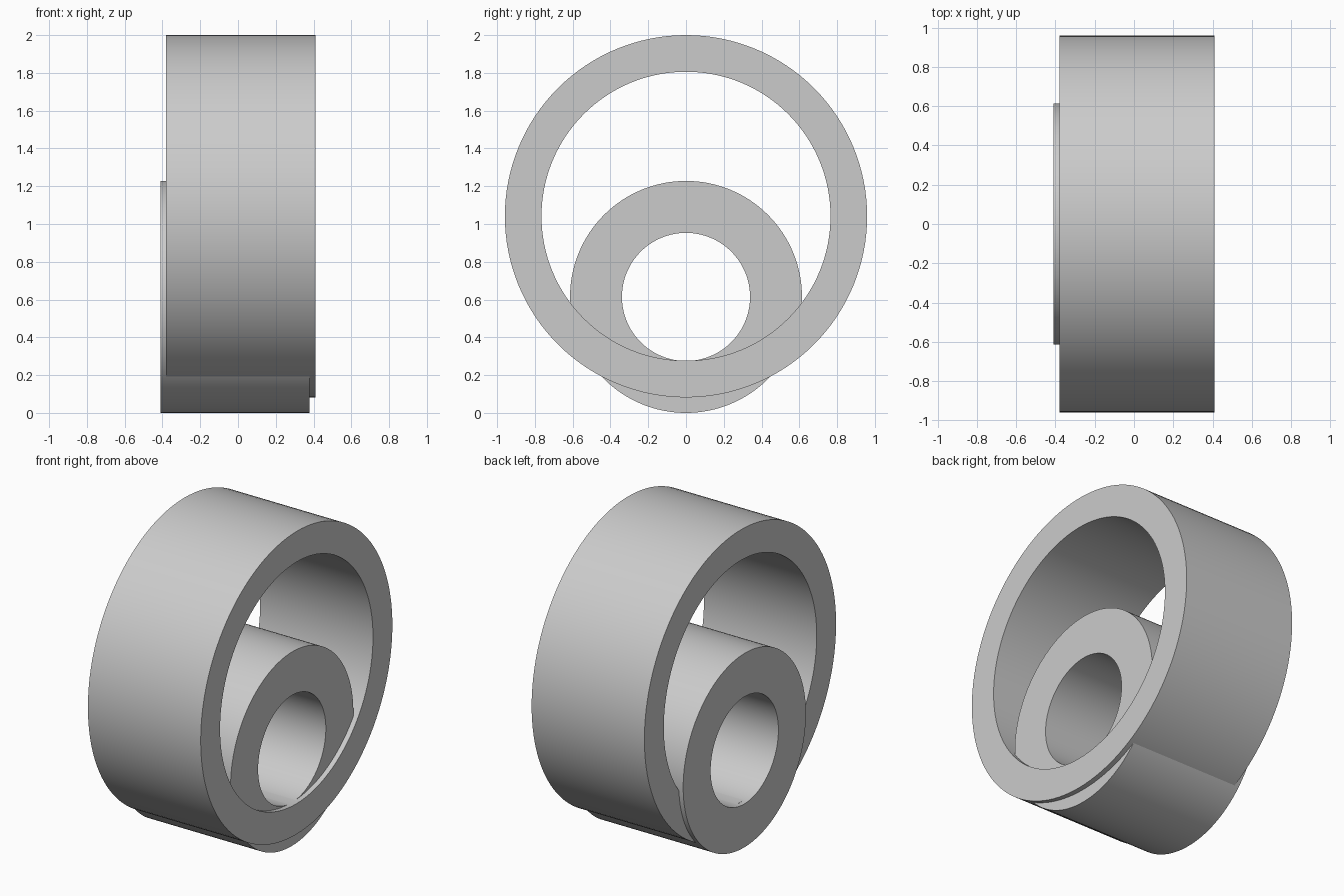
import bpy, bmesh, math

SEGMENTS = 128

cube = bpy.data.objects.get("Cube")
if cube:
    bpy.data.objects.remove(cube, do_unlink=True)

grey = bpy.data.materials.new("plain grey")
grey.use_nodes = True
colour = (0.6, 0.6, 0.6, 1)
grey.diffuse_color = colour
grey.node_tree.nodes["Principled BSDF"].inputs["Base Color"].default_value = colour


def make_ring(name, x_min, x_max, z, outer, inner):
    """Tube along x: a rectangular section swept around the axis."""
    bm = bmesh.new()
    section = [(x_min, outer), (x_max, outer), (x_max, inner), (x_min, inner)]
    loops = []
    for i in range(SEGMENTS):
        a = math.tau * i / SEGMENTS
        loops.append([bm.verts.new((x, r * math.sin(a), r * math.cos(a)))
                      for x, r in section])
    for i, here in enumerate(loops):
        after = loops[(i + 1) % SEGMENTS]
        for k in range(4):
            n = (k + 1) % 4
            bm.faces.new((here[k], here[n], after[n], after[k]))
    bmesh.ops.recalc_face_normals(bm, faces=bm.faces)
    mesh = bpy.data.meshes.new(name)
    bm.to_mesh(mesh)
    bm.free()
    mesh.materials.append(grey)
    ring = bpy.data.objects.new(name, mesh)
    ring.location.z = z
    bpy.context.collection.objects.link(ring)
    bpy.ops.object.select_all(action="DESELECT")
    ring.select_set(True)
    bpy.context.view_layer.objects.active = ring
    bpy.ops.object.shade_smooth_by_angle(angle=math.radians(30))


# Large ring, with the thicker small ring sunk through its lower wall
make_ring("large_ring", -0.38, 0.41, 1.041, 0.959, 0.765)
make_ring("small_ring", -0.41, 0.378, 0.614, 0.614, 0.339)
